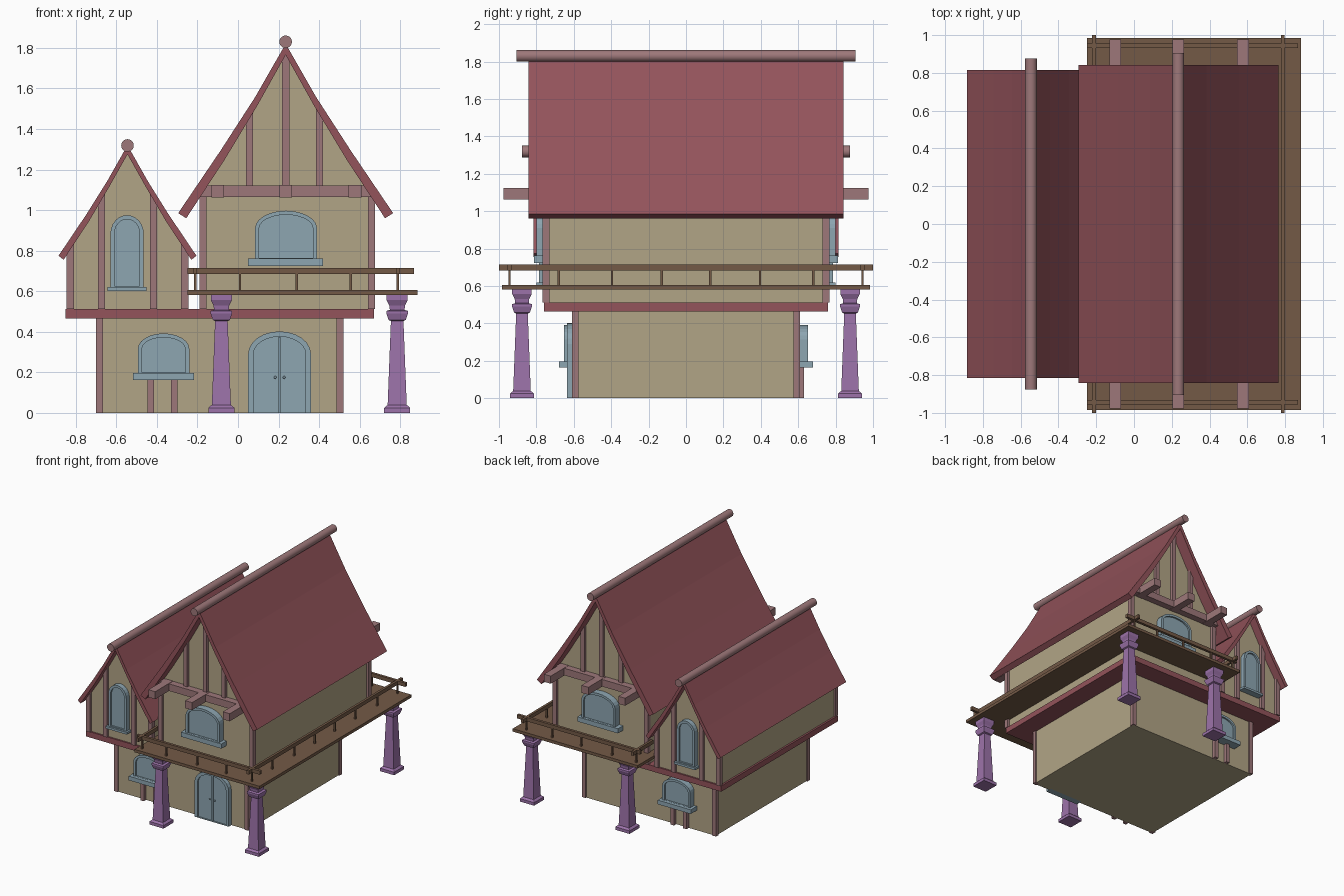
import bpy, bmesh, math

if "Cube" in bpy.data.objects:
    bpy.data.objects.remove(bpy.data.objects["Cube"])


def material(name, rgb):
    m = bpy.data.materials.new(name)
    m.diffuse_color = [(c / 255) ** 2.2 for c in rgb] + [1]
    m.use_nodes = True
    m.node_tree.nodes["Principled BSDF"].inputs["Base Color"].default_value = m.diffuse_color
    return m


WALL = material("plaster", (176, 163, 133))
ROOF = material("roof_red", (146, 84, 91))
WOOD = material("timber", (156, 119, 121))
BROWN = material("balcony_wood", (115, 90, 72))
BLUE = material("window_blue", (140, 164, 176))
PURPLE = material("column_purple", (155, 114, 168))


def finish(name, bm, mat):
    bmesh.ops.recalc_face_normals(bm, faces=bm.faces)
    me = bpy.data.meshes.new(name)
    bm.to_mesh(me)
    bm.free()
    me.materials.append(mat)
    ob = bpy.data.objects.new(name, me)
    bpy.context.collection.objects.link(ob)
    return ob


def loft(name, loops, mat, caps=True):
    """Skin a list of closed vertex loops."""
    bm = bmesh.new()
    rings = [[bm.verts.new(p) for p in lp] for lp in loops]
    for a, b in zip(rings, rings[1:]):
        for i in range(len(a)):
            j = (i + 1) % len(a)
            bm.faces.new((a[i], a[j], b[j], b[i]))
    if caps:
        bm.faces.new(rings[0])
        bm.faces.new(rings[-1])
    return finish(name, bm, mat)


def prism(name, pts, y0, y1, mat):
    return loft(name, [[(x, y, z) for x, z in pts] for y in (y0, y1)], mat)


def box(name, x0, x1, y0, y1, z0, z1, mat):
    return prism(name, [(x0, z0), (x1, z0), (x1, z1), (x0, z1)], y0, y1, mat)


def ridge_pole(name, x, z, r, half):
    ring = [(x + r * math.cos(k * math.tau / 20), z + r * math.sin(k * math.tau / 20)) for k in range(20)]
    ob = prism(name, ring, -half, half, WOOD)
    for p in ob.data.polygons:
        p.use_smooth = len(p.vertices) == 4


def height(under, d):
    """Height of the roof underside at distance d from the ridge."""
    for (a, za), (b, zb) in zip(under, under[1:]):
        if d <= b:
            return za + (zb - za) * (d - a) / (b - a)
    return under[-1][1]


def both(pts, cx):
    return [(cx - d, z) for d, z in reversed(pts)] + [(cx + d, z) for d, z in pts[1:]]


def gabled_storey(name, cx, half_w, outer, under, roof_y):
    # Roof shell
    prism(name + "_roof", both(outer, cx) + both(under, cx)[::-1], -roof_y, roof_y, ROOF)
    # Gabled wall block
    top = [p for p in under if p[0] < half_w] + [(half_w, height(under, half_w))]
    top = [(d, z + 0.008) for d, z in top]
    prism(name + "_wall", [(cx - half_w, 0.5)] + both(top, cx) + [(cx + half_w, 0.5)], -0.745, 0.745, WALL)


def strut(name, cx, under, x0, x1, z0):
    xs = [x0, x1] if (x0 - cx) * (x1 - cx) > 0 else [x0, cx, x1]
    top = [(x, height(under, abs(x - cx)) + 0.01) for x in reversed(xs)]
    for s in (-1, 1):
        prism(name, [(x0, z0), (x1, z0)] + top, s * 0.73, s * 0.767, WOOD)


def arch(cx, w, z0, zs, zt):
    return [(cx - w, z0), (cx + w, z0)] + [
        (cx + w * math.cos(k * math.pi / 12), zs + (zt - zs) * math.sin(k * math.pi / 12)) for k in range(13)]


def opening(name, cx, w, z0, zs, zt, t, wall, out, sides=(-1, 1)):
    """Arched frame with a recessed panel."""
    o = arch(cx, w, z0, zs, zt)
    i = arch(cx, w - t, z0 + (0.003 if "door" in name else t * 0.4), zs, zt - t)
    for s in sides:
        seq = [(o, wall - 0.02), (o, out), (i, out), (i, out - 0.014)]
        loft(name, [[(x, s * y, z) for x, z in pts] for pts, y in seq], BLUE)


# Ground floor with corner posts and the floor beam above
box("ground_floor_wall", -0.69, 0.51, -0.6, 0.6, 0, 0.48, WALL)
for x in (-0.70, 0.485):
    for y in (-0.61, 0.575):
        box("ground_corner_post", x, x + 0.035, y, y + 0.035, 0, 0.47, WOOD)
box("floor_beam", -0.85, 0.67, -0.758, 0.758, 0.465, 0.512, ROOF)

# Main storey and side wing
MX, WX = 0.235, -0.545
main_under = [(0, 1.765), (0.14, 1.515), (0.30, 1.25), (0.49, 0.96)]
wing_under = [(0, 1.275), (0.09, 1.115), (0.19, 0.945), (0.315, 0.755)]
gabled_storey("main", MX, 0.42, [(0, 1.82), (0.15, 1.558), (0.32, 1.295), (0.53, 0.985)], main_under, 0.843)
gabled_storey("wing", WX, 0.29, [(0, 1.32), (0.10, 1.143), (0.20, 0.983), (0.34, 0.775)], wing_under, 0.815)
ridge_pole("main_ridge_pole", MX, 1.83, 0.031, 0.906)
ridge_pole("wing_ridge_pole", WX, 1.319, 0.031, 0.876)

# Timber framing on both gables
for x0, x1 in ((0.04, 0.075), (0.217, 0.253), (0.385, 0.42)):
    strut("main_gable_strut", MX, main_under, x0, x1, 1.11)
for x0, x1 in ((-0.19, -0.155), (0.64, 0.675)):
    for y in (-0.767, 0.73):
        box("main_corner_post", x0, x1, y, y + 0.037, 0.512, 1.066, WOOD)
for x0, x1 in ((-0.845, -0.808), (-0.69, -0.655), (-0.435, -0.40), (-0.282, -0.245)):
    strut("wing_strut", WX, wing_under, x0, x1, 0.512)
for s in (-1, 1):
    box("gable_cross_beam", -0.19, 0.66, s * 0.73, s * 0.80, 1.064, 1.122, WOOD)
    for x in (-0.10, 0.235, 0.577):
        box("projecting_beam", x - 0.031, x + 0.031, s * 0.73, s * 0.976, 1.062, 1.124, WOOD)

# Windows on front and back, with sills and supports
opening("ground_window", -0.367, 0.127, 0.19, 0.315, 0.392, 0.02, 0.6, 0.652)
opening("main_window", 0.237, 0.153, 0.755, 0.91, 0.997, 0.02, 0.745, 0.80)
opening("wing_window", -0.547, 0.082, 0.618, 0.885, 0.975, 0.02, 0.745, 0.785)
for s in (-1, 1):
    box("ground_sill", -0.518, -0.218, s * 0.58, s * 0.678, 0.163, 0.197, BLUE)
    box("main_sill", 0.05, 0.418, s * 0.73, s * 0.812, 0.724, 0.762, BLUE)
    box("wing_sill", -0.643, -0.45, s * 0.73, s * 0.80, 0.602, 0.62, BLUE)
    for x in (-0.43, -0.315):
        box("sill_support", x - 0.016, x + 0.016, s * 0.59, s * 0.63, 0, 0.165, WOOD)

# Front double door
opening("door", 0.205, 0.155, 0, 0.29, 0.402, 0.026, 0.6, 0.635, (-1,))
box("door_split", 0.198, 0.212, -0.63, -0.6, 0.002, 0.373, BLUE)
for x in (0.183, 0.227):
    bm = bmesh.new()
    bmesh.ops.create_uvsphere(bm, u_segments=10, v_segments=6, radius=0.007)
    finish("door_knob", bm, BLUE).location = (x, -0.627, 0.175)

# Balcony deck, crossing rails and balusters
box("balcony_deck", -0.25, 0.885, -0.985, 0.985, 0.582, 0.606, BROWN)
box("side_rail", 0.778, 0.798, -1, 1, 0.684, 0.715, BROWN)
for s in (-1, 1):
    box("end_rail", -0.25, 0.867, s * 0.933, s * 0.955, 0.684, 0.715, BROWN)
    box("short_rail", -0.222, -0.202, s * 0.74, s, 0.684, 0.715, BROWN)
    for x in (-0.21, 0.01, 0.29, 0.555, 0.788):
        box("end_baluster", x - 0.006, x + 0.006, s * 0.938, s * 0.95, 0.6, 0.69, BROWN)
    for y in (0.13, 0.395, 0.68):
        box("side_baluster", 0.782, 0.794, s * y - 0.006, s * y + 0.006, 0.6, 0.69, BROWN)

# Square columns
profile = [(0.064, 0), (0.064, 0.025), (0.052, 0.036), (0.047, 0.038), (0.031, 0.453), (0.042, 0.458),
           (0.053, 0.49), (0.053, 0.503), (0.036, 0.508), (0.039, 0.53), (0.052, 0.556), (0.052, 0.583)]
for cx in (-0.082, 0.785):
    for cy in (-0.877, 0.877):
        loft("column", [[(cx + a * h, cy + b * h, z) for a, b in ((-1, -1), (1, -1), (1, 1), (-1, 1))]
                        for h, z in profile], PURPLE)
